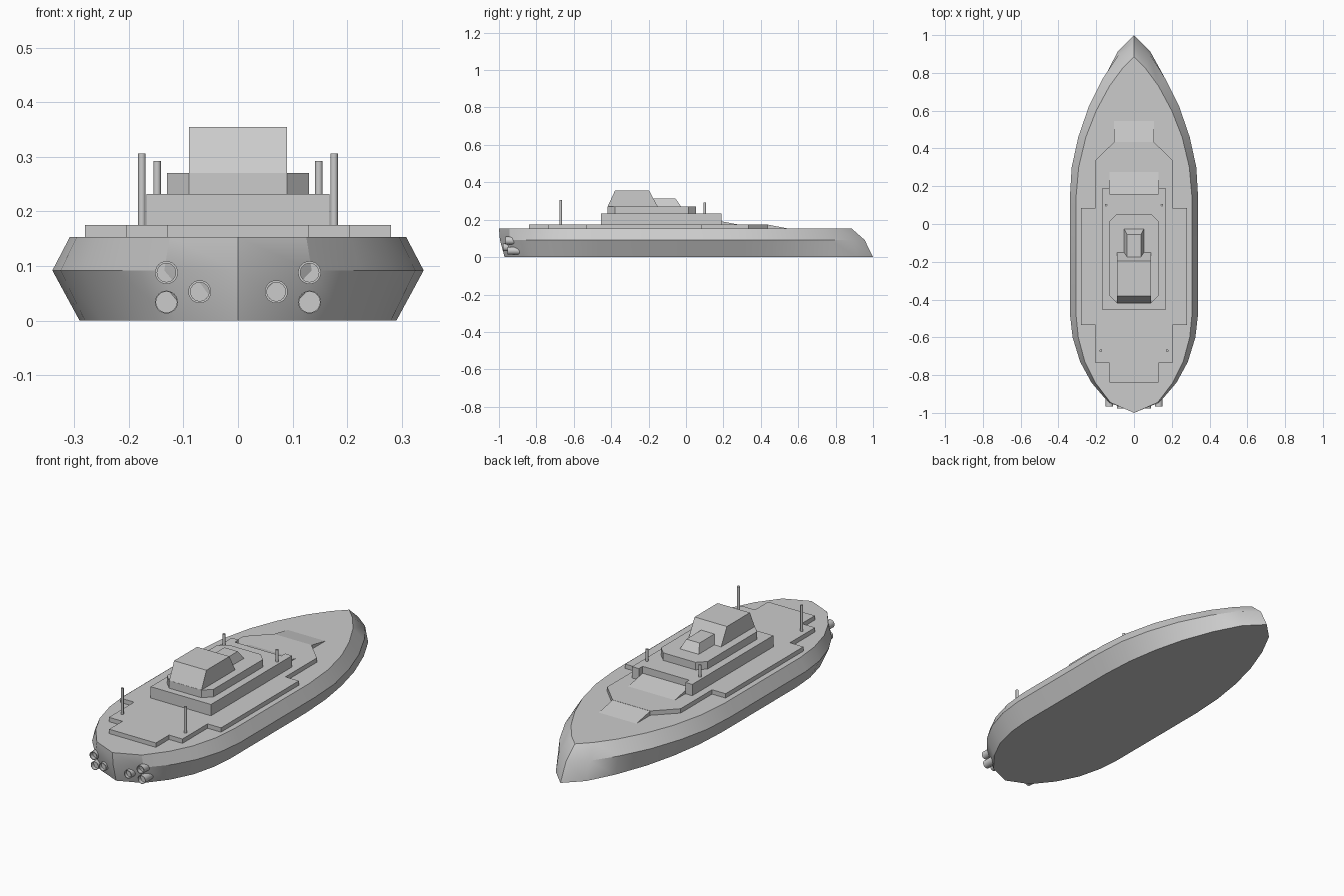
import bpy, bmesh
from math import radians

if "Cube" in bpy.data.objects:
    bpy.data.objects.remove(bpy.data.objects["Cube"])


def finish(name, bm, smooth=None):
    bmesh.ops.recalc_face_normals(bm, faces=bm.faces[:])
    me = bpy.data.meshes.new(name)
    bm.to_mesh(me)
    bm.free()
    ob = bpy.data.objects.new(name, me)
    bpy.context.collection.objects.link(ob)
    if smooth:
        bpy.ops.object.select_all(action='DESELECT')
        bpy.context.view_layer.objects.active = ob
        ob.select_set(True)
        bpy.ops.object.shade_smooth_by_angle(angle=radians(smooth))
    return ob


def mirrored(half):
    """Close a right-hand half outline by mirroring it across x = 0."""
    return half + [(-x, y) for x, y in reversed(half) if x > 0]


def loft(name, rings, smooth=None):
    """Skin rings of equal point count and cap both ends."""
    bm = bmesh.new()
    loops = [[bm.verts.new(p) for p in ring] for ring in rings]
    n = len(loops[0])
    for a, b in zip(loops, loops[1:]):
        for i in range(n):
            j = (i + 1) % n
            bm.faces.new((a[i], a[j], b[j], b[i]))
    bm.faces.new(loops[0])
    bm.faces.new(loops[-1])
    return finish(name, bm, smooth)


def slab(name, half, z0, z1):
    o = mirrored(half)
    return loft(name, [[(x, y, z) for x, y in o] for z in (z0, z1)])


def wedge(name, w, profile):
    """Side profile in (y, z), extruded across x."""
    return loft(name, [[(x, y, z) for y, z in profile] for x in (-w, w)])


# hull: bottom, chine and deck outlines
bottom = [(0, 1.0), (.085, .915), (.155, .78), (.215, .62), (.255, .46), (.28, .3), (.29, .13),
          (.29, -.47), (.28, -.59), (.25, -.71), (.195, -.82), (.115, -.92), (0, -.97)]
chine = [(0, .955), (.085, .89), (.165, .77), (.24, .62), (.295, .46), (.33, .3), (.34, .13),
         (.34, -.47), (.325, -.6), (.285, -.73), (.225, -.84), (.135, -.945), (0, -.995)]
deck = [(0, .885), (.06, .825), (.13, .73), (.2, .6), (.255, .46), (.293, .3), (.308, .13),
        (.308, -.47), (.295, -.6), (.26, -.73), (.205, -.84), (.125, -.945), (0, -1.0)]
loft("hull", [[(x, y, z) for x, y in mirrored(h)]
              for h, z in ((bottom, 0), (chine, .092), (deck, .153))], 30)

# stepped deck plate and its bow ramp
slab("deck_plate", [(.105, .435), (.205, .335), (.205, .085), (.28, .085), (.28, -.535),
                    (.205, -.535), (.205, -.735), (.13, -.735), (.13, -.84)], .15, .175)
wedge("bow_ramp", .105, [(.43, .15), (.43, .175), (.545, .153), (.545, .15)])

# second deck with front notch and ramp
slab("upper_deck", [(.13, .16), (.13, .19), (.168, .19), (.168, -.455)], .173, .232)
wedge("upper_ramp", .13, [(.155, .173), (.155, .198), (.275, .175), (.275, .173)])

# chamfered superstructure base
slab("superstructure", [(.09, .053), (.13, .013), (.13, -.38), (.09, -.42)], .23, .27)

# bridge and forward cabin
wedge("bridge", .09, [(-.42, .268), (-.38, .355), (-.197, .355), (-.15, .268)])
loft("forward_cabin", [
    [(-.053, -.17, .268), (.053, -.17, .268), (.053, -.025, .268), (-.053, -.025, .268)],
    [(-.037, -.19, .312), (.037, -.19, .312), (.037, -.055, .312), (-.037, -.055, .312)]])


def mast(name, x, y, z0, z1, r=.007):
    bpy.ops.mesh.primitive_cylinder_add(vertices=12, radius=r, depth=z1 - z0,
                                        location=(x, y, (z0 + z1) / 2))
    bpy.context.object.name = name
    bpy.ops.object.shade_smooth_by_angle(angle=radians(35))


def nozzle(name, x, z, y0, y1, r, inner, depth):
    """Pipe pointing aft with a recessed end."""
    bpy.ops.mesh.primitive_cylinder_add(vertices=24, radius=r, depth=y1 - y0,
                                        location=(x, (y0 + y1) / 2, z),
                                        rotation=(radians(90), 0, 0))
    ob = bpy.context.object
    ob.name = name
    bm = bmesh.new()
    bm.from_mesh(ob.data)
    end = max(bm.faces, key=lambda f: f.calc_center_median().z)
    bmesh.ops.inset_region(bm, faces=[end], thickness=r - inner)
    hole = bmesh.ops.extrude_discrete_faces(bm, faces=[end])["faces"]
    bmesh.ops.translate(bm, verts=hole[0].verts[:], vec=(0, 0, -depth))
    bm.to_mesh(ob.data)
    bm.free()
    bpy.ops.object.shade_smooth_by_angle(angle=radians(35))


# masts and stern nozzles on both sides
for side, s in (("left", -1), ("right", 1)):
    mast("stern_mast_" + side, s * .176, -.67, .17, .306)
    mast("fore_mast_" + side, s * .148, .1, .228, .292)
    nozzle("upper_nozzle_" + side, s * .131, .088, -.965, -.9, .021, .017, .02)
    nozzle("lower_nozzle_" + side, s * .131, .034, -.955, -.87, .021, .019, .02)
    nozzle("inner_nozzle_" + side, s * .07, .053, -.978, -.9, .021, .017, .015)
